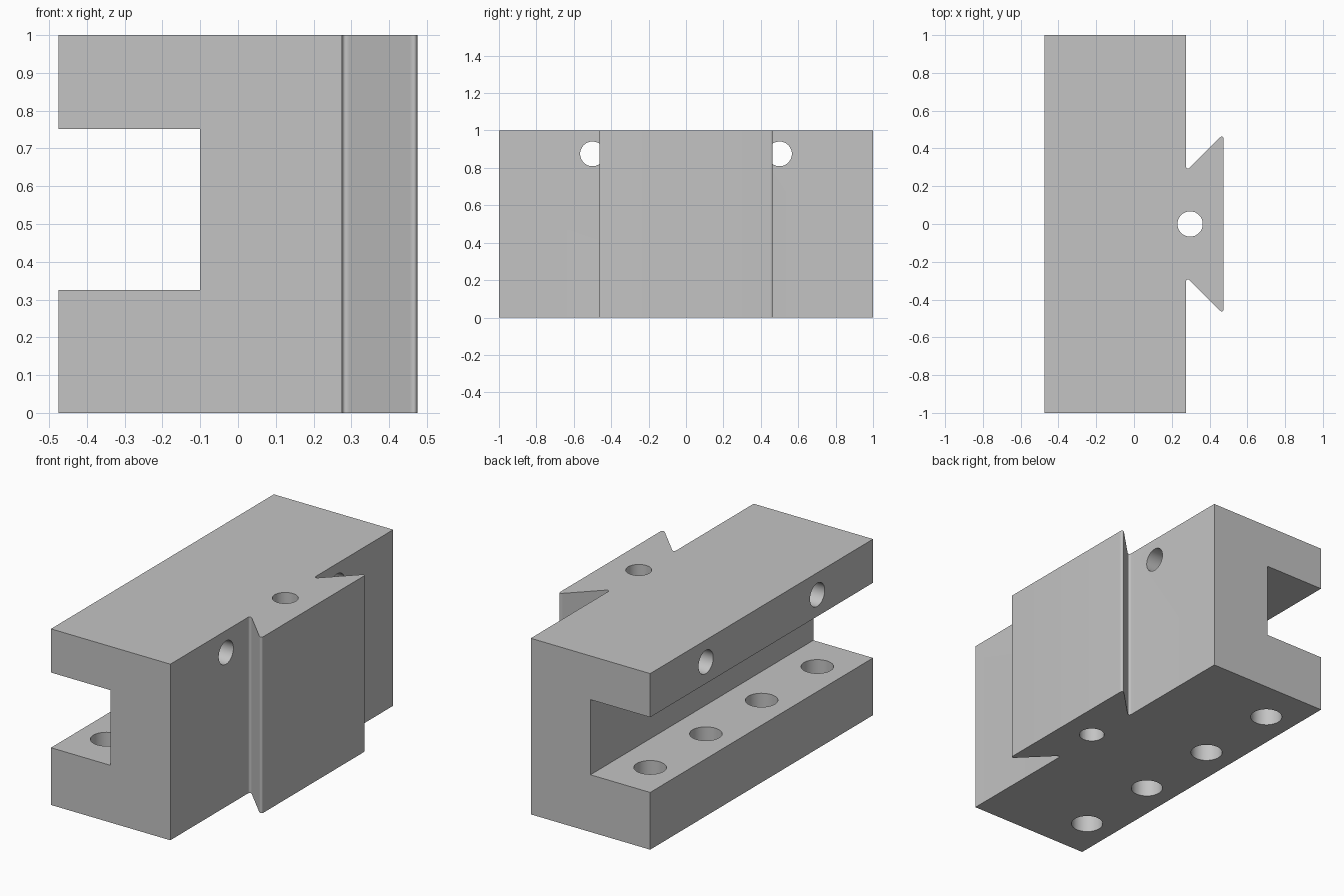
import bpy, bmesh, math
from mathutils import Matrix

if "Cube" in bpy.data.objects:
    bpy.data.objects.remove(bpy.data.objects["Cube"], do_unlink=True)

HEIGHT = 1.0
WALL, TIP = 0.275, 0.475      # block face and dovetail face
SEGMENTS = 48

# Plain grey metal
grey = bpy.data.materials.new("grey_metal")
grey.use_nodes = True
grey.diffuse_color = (0.55, 0.55, 0.55, 1)
grey.node_tree.nodes["Principled BSDF"].inputs["Base Color"].default_value = (0.55, 0.55, 0.55, 1)


def make_object(name, bm):
    bmesh.ops.recalc_face_normals(bm, faces=bm.faces[:])
    mesh = bpy.data.meshes.new(name)
    bm.to_mesh(mesh)
    bm.free()
    mesh.materials.append(grey)
    obj = bpy.data.objects.new(name, mesh)
    bpy.context.collection.objects.link(obj)
    return obj


def cut(body, name, bm):
    """Subtract a temporary shape from the body."""
    cutter = make_object(name, bm)
    cutter.hide_render = True
    mod = body.modifiers.new(name, "BOOLEAN")
    mod.operation = "DIFFERENCE"
    mod.solver = "EXACT"
    mod.object = cutter
    bpy.ops.object.modifier_apply(modifier=mod.name)
    bpy.data.objects.remove(cutter, do_unlink=True)


def drill(body, name, centre, radius, depth, axis="Z"):
    bm = bmesh.new()
    turn = Matrix.Rotation(math.pi / 2, 4, "Y") if axis == "X" else Matrix()
    bmesh.ops.create_cone(bm, cap_ends=True, segments=SEGMENTS, radius1=radius,
                          radius2=radius, depth=depth,
                          matrix=Matrix.Translation(centre) @ turn)
    cut(body, name, bm)


# Block with dovetail rail: half outline mirrored in y, then extruded up
half = [(-TIP, 1), (WALL, 1), (WALL, WALL + 0.003), (TIP, TIP + 0.003)]
outline = half + [(x, -y) for x, y in reversed(half)]
bm = bmesh.new()
base = bm.faces.new([bm.verts.new((x, y, 0)) for x, y in outline])
top = bmesh.ops.extrude_face_region(bm, geom=[base])["geom"]
bmesh.ops.translate(bm, vec=(0, 0, HEIGHT),
                    verts=[g for g in top if isinstance(g, bmesh.types.BMVert)])

# Small rounds at the dovetail roots and tips
rounds = []
for e in bm.edges:
    a, b = (v.co for v in e.verts)
    if abs(a.z - b.z) > 0.5 and a.x > 0 and abs(a.y) < 0.9:
        rounds.append(e)
bmesh.ops.bevel(bm, geom=rounds, offset=0.0307, offset_type="OFFSET",
                segments=8, profile=0.5, affect="EDGES")
body = make_object("dovetail_tool_holder", bm)
bpy.context.view_layer.objects.active = body
body.select_set(True)

# Tool slot along the whole length
bm = bmesh.new()
bmesh.ops.create_cube(bm, size=1, matrix=Matrix.Translation((-0.35, 0, 0.5385))
                      @ Matrix.Diagonal((0.5, 2.4, 0.427, 1)))
cut(body, "slot", bm)

# Four clamp screw holes through the lower jaw
for i in range(4):
    drill(body, "clamp_hole", (-0.3, -0.75 + 0.5 * i, 0.15), 0.084, 0.5)

# Height adjuster hole through the rail
drill(body, "adjuster_hole", (0.297, 0, 0.5), 0.067, 1.4)

# Two cross holes through the upper jaw, stopping short of the rail
for side in (-1, 1):
    drill(body, "cross_hole", (-0.1, 0.5 * side, 0.875), 0.066, 0.9, "X")

bpy.ops.object.shade_smooth_by_angle(angle=math.radians(30))
